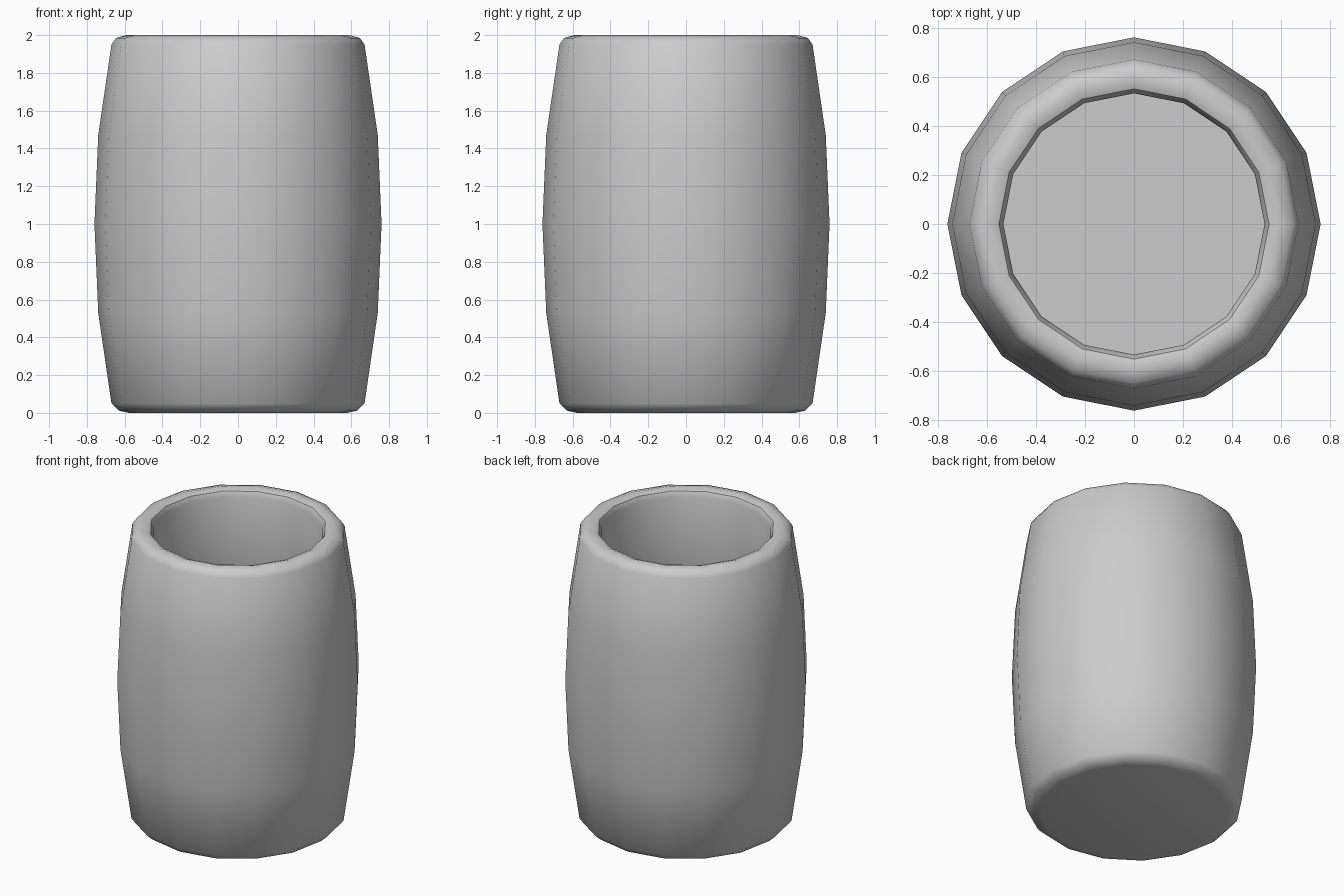
import bpy, bmesh, math

if "Cube" in bpy.data.objects:
    bpy.data.objects.remove(bpy.data.objects["Cube"])

SIDES = 16

# Profile (radius, height): bottom edge, bulging outside, rounded rim, inner wall, floor
profile = [
    (0.58, 0.0), (0.63, 0.012), (0.67, 0.05),
    (0.74, 0.53), (0.76, 1.0), (0.74, 1.47), (0.67, 1.95),
    (0.645, 1.985), (0.59, 2.0), (0.55, 1.985), (0.532, 1.95),
    (0.60, 1.47), (0.62, 1.0), (0.60, 0.53), (0.54, 0.12),
]


def lathe(name, points, sides):
    bm = bmesh.new()
    rings = []
    for r, z in points:
        rings.append([bm.verts.new((r * math.cos(2 * math.pi * i / sides),
                                    r * math.sin(2 * math.pi * i / sides), z))
                      for i in range(sides)])
    for low, high in zip(rings, rings[1:]):
        for i in range(sides):
            j = (i + 1) % sides
            bm.faces.new((low[i], low[j], high[j], high[i]))
    # Close the underside and the inner floor
    bm.faces.new(rings[0][::-1])
    bm.faces.new(rings[-1])
    bmesh.ops.recalc_face_normals(bm, faces=bm.faces)
    mesh = bpy.data.meshes.new(name)
    bm.to_mesh(mesh)
    bm.free()
    obj = bpy.data.objects.new(name, mesh)
    bpy.context.collection.objects.link(obj)
    return obj


# Open barrel
barrel = lathe("barrel", profile, SIDES)
bpy.context.view_layer.objects.active = barrel
barrel.select_set(True)
bpy.ops.object.shade_smooth_by_angle(angle=math.radians(40))
